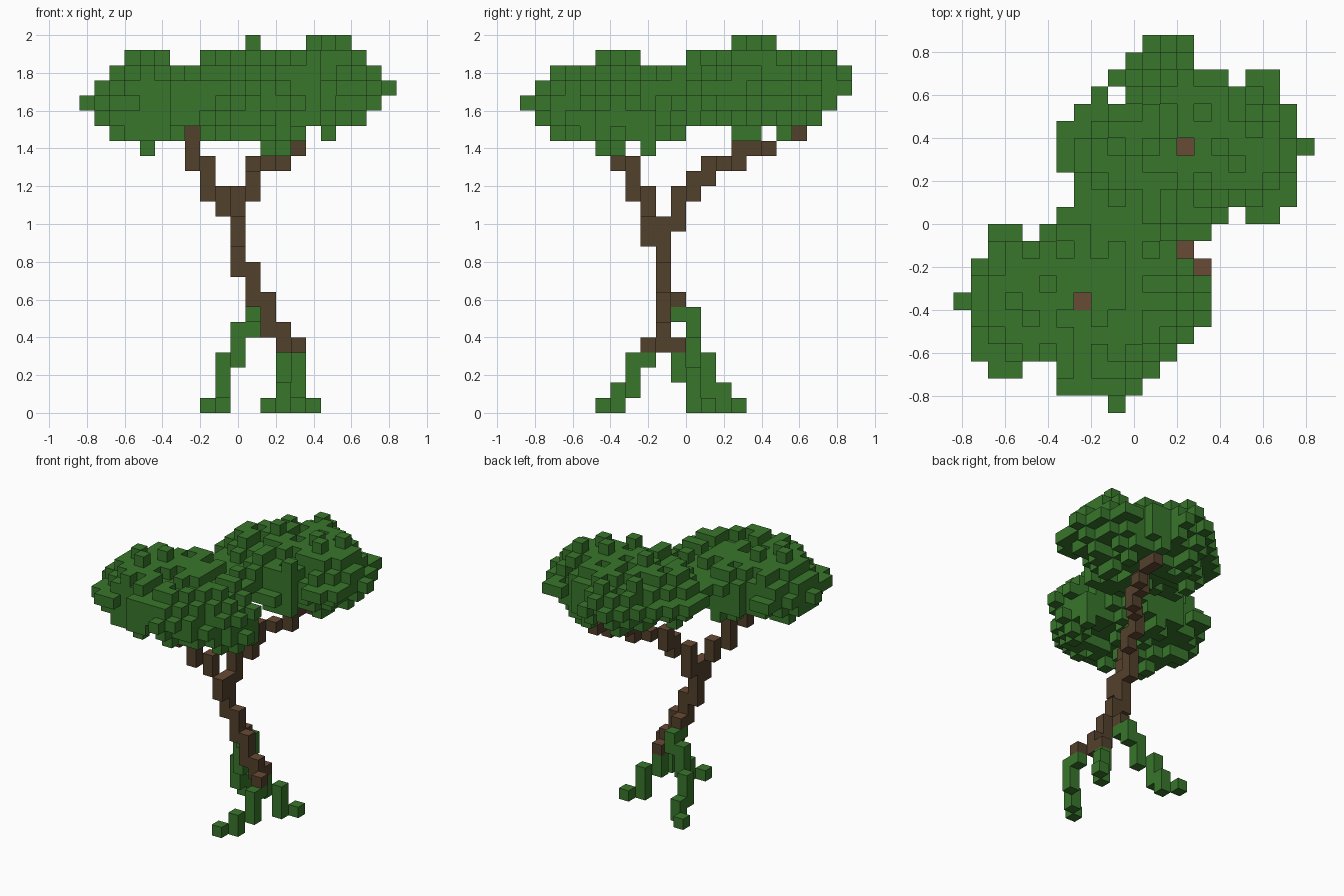
import bpy
import bmesh
import random
from mathutils import Vector

cube = bpy.data.objects.get("Cube")
if cube:
    bpy.data.objects.remove(cube, do_unlink=True)

random.seed(7)
CELL = 0.08
ORIGIN = Vector((-0.84, -0.88, 0))


def make_material(name, colour):
    mat = bpy.data.materials.new(name)
    mat.use_nodes = True
    mat.diffuse_color = (*colour, 1)
    mat.node_tree.nodes["Principled BSDF"].inputs["Base Color"].default_value = (*colour, 1)
    return mat


LEAF = make_material("leaf green", (0.04, 0.18, 0.025))
BARK = make_material("bark brown", (0.086, 0.052, 0.025))
WOOD = make_material("cut wood brown", (0.14, 0.07, 0.036))


def columns(runs):
    """Cells of upright runs given as (i, j, lowest k, highest k)."""
    return {(i, j, k) for i, j, low, high in runs for k in range(low, high + 1)}


def row(first, last, j, k):
    return {(i, j, k) for i in range(first, last + 1)}


def neighbours(cell):
    """Axis, direction and position of the six cells around one cell."""
    for axis in range(3):
        for sign in (0, 1):
            near = list(cell)
            near[axis] += 2 * sign - 1
            yield axis, sign, tuple(near)


def build_blocks(name, cells, side, cap=None):
    """Unit blocks, keeping only the faces that are open to the air."""
    bm = bmesh.new()
    for cell in sorted(cells):
        for axis, sign, near in neighbours(cell):
            if near in cells:
                continue
            u, v = (axis + 1) % 3, (axis + 2) % 3
            corners = []
            for a, b in ((0, 0), (1, 0), (1, 1), (0, 1)):
                p = Vector(cell)
                p[axis] += sign
                p[u] += a
                p[v] += b
                corners.append(bm.verts.new(p * CELL + ORIGIN))
            if not sign:
                corners.reverse()
            face = bm.faces.new(corners)
            face.material_index = 1 if cap and axis == 2 else 0
    mesh = bpy.data.meshes.new(name)
    bm.to_mesh(mesh)
    bm.free()
    mesh.materials.append(side)
    if cap:
        mesh.materials.append(cap)
    obj = bpy.data.objects.new(name, mesh)
    bpy.context.collection.objects.link(obj)
    return obj


def leaf_cluster(centre, first_row, outline, tufts):
    """Flattened ball of small leaf crosses, trimmed to a plan outline."""
    ci, cj, ck = centre
    plan = {(i, j) for j, (first, last) in enumerate(outline, first_row)
            for i in range(first, last + 1)}
    seeds = set(tufts)
    for i, j in sorted(plan):
        for level in (-1, 0, 1):
            d = ((i - ci) / 6) ** 2 + ((j - cj) / 4.9) ** 2 + (level / 2.2) ** 2
            if d < 1.06 and random.random() < 0.45:
                seeds.add((i, j, ck + level))
    cells = set(seeds)
    for seed in seeds:
        cells |= {near for _, _, near in neighbours(seed)}
    cells = {c for c in cells if c[:2] in plan}
    # Every column of the outline carries at least one leaf
    covered = {c[:2] for c in cells}
    return cells | {(i, j, ck) for i, j in plan - covered}


# Leaning trunk and the two main branches
trunk = columns([
    (14, 8, 4, 4), (13, 9, 4, 5), (13, 10, 4, 4), (12, 9, 5, 7),
    (11, 10, 7, 7), (11, 9, 7, 9), (10, 9, 9, 12)])
front_branch = columns([
    (10, 8, 11, 12), (9, 8, 13, 14), (8, 7, 14, 16), (7, 6, 16, 21)])
back_branch = columns([
    (10, 10, 12, 14), (11, 11, 14, 15), (11, 12, 15, 16), (12, 13, 16, 16),
    (13, 14, 16, 17), (13, 15, 17, 22), (14, 16, 17, 17), (14, 17, 18, 18),
    (14, 18, 18, 18)])

# Three stilt roots
front_root = columns([
    (14, 8, 3, 3), (14, 7, 1, 3), (13, 6, 0, 1), (12, 5, 0, 0)])
left_root = columns([
    (13, 10, 2, 3), (14, 11, 0, 2), (15, 12, 0, 0)])
back_root = columns([
    (11, 10, 6, 6), (11, 11, 5, 6), (10, 11, 3, 5), (9, 12, 1, 3),
    (9, 13, 0, 1), (8, 14, 0, 0)])

# Front canopy, with side wings and an opening round the branch
front_leaves = leaf_cluster(
    (7, 6, 20), 0,
    [(9, 9), (6, 10), (6, 11), (1, 12), (1, 13), (1, 14),
     (0, 14), (1, 14), (1, 13), (2, 12), (5, 12)],
    [(3, 6, 22), (4, 5, 22), (5, 7, 22), (1, 6, 20), (9, 1, 20),
     (4, 5, 18), (12, 5, 18), (13, 6, 18), (13, 8, 18)])
front_leaves |= row(2, 3, 2, 20) | row(2, 3, 10, 20)
front_leaves = {c for c in front_leaves
                if not (c[0] == 7 and c[1] < 6 and c[2] == 18)
                and not (c[:2] == (7, 6) and c[2] > 20)}

# Back canopy
back_leaves = leaf_cluster(
    (13, 15, 21), 10,
    [(6, 14), (6, 15), (7, 19), (7, 19), (6, 19), (6, 20),
     (6, 19), (7, 19), (10, 18), (9, 15), (10, 13), (11, 13)],
    [(15, 15, 23), (16, 14, 23), (17, 16, 23), (11, 15, 23), (19, 15, 21),
     (12, 20, 22), (11, 20, 21), (13, 20, 21),
     (16, 17, 19), (16, 14, 19), (16, 15, 19)])
back_leaves |= row(17, 18, 19, 21) | row(17, 18, 11, 21) | {(8, 18, 21)}
back_leaves = {c for c in back_leaves if not (c[:2] == (13, 15) and c[2] > 21)}

wood = trunk | front_branch | back_branch
build_blocks("trunk_and_branches", wood, BARK, WOOD)
build_blocks("front_root", front_root, LEAF)
build_blocks("left_root", left_root, LEAF)
build_blocks("back_root", back_root, LEAF)
build_blocks("canopy", (front_leaves | back_leaves) - wood, LEAF)
